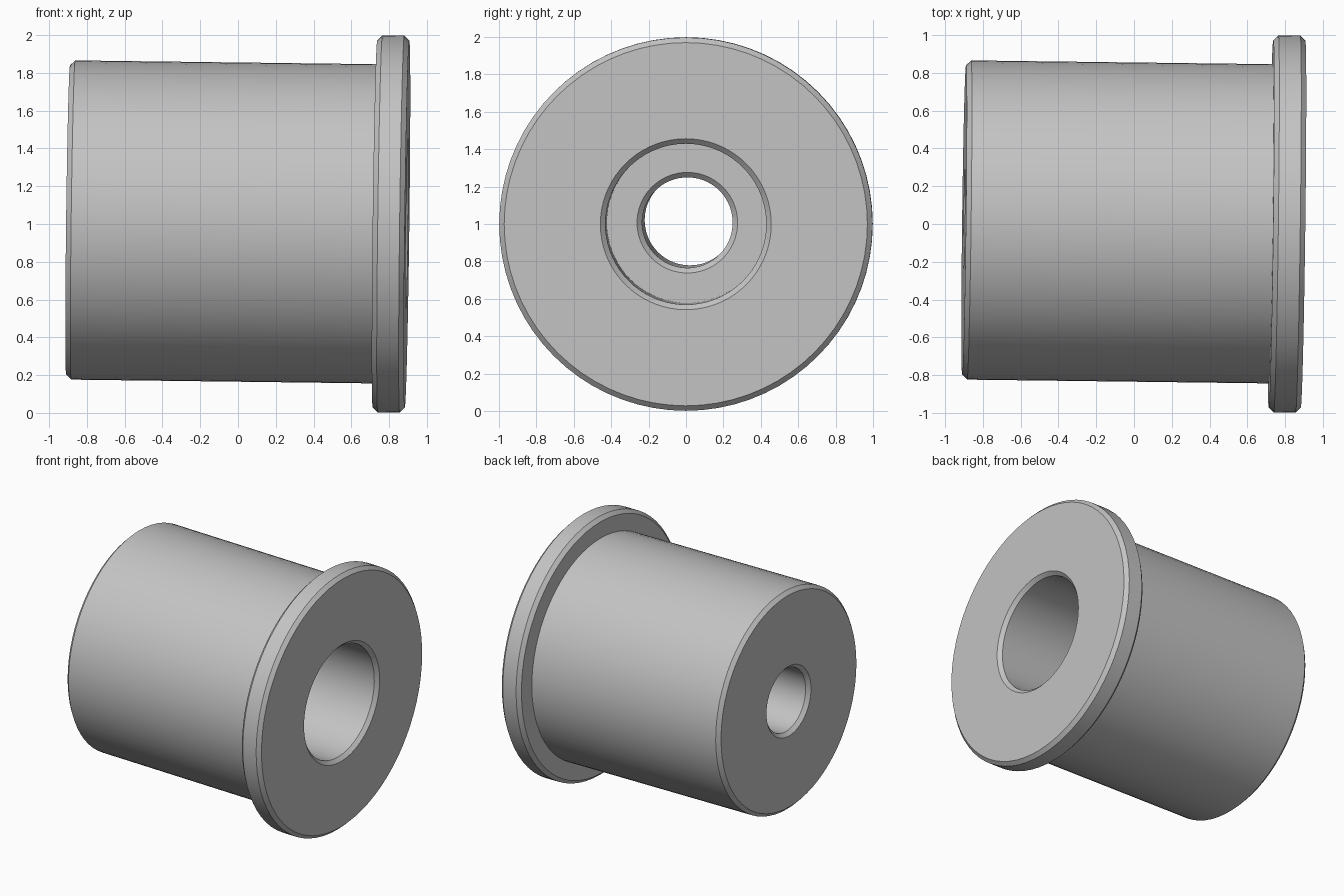
import bpy
import bmesh
import math
from mathutils import Vector

if "Cube" in bpy.data.objects:
    bpy.data.objects.remove(bpy.data.objects["Cube"], do_unlink=True)

# Dimensions
SEGMENTS = 72
BACK, SHOULDER, FACE = -1.71, -0.085, 0.085   # along the axis, from the flange middle
BODY_R, FLANGE_R = 0.845, 0.998
BORE_R, HOLE_R = 0.43, 0.242
STEP = FACE - 0.65                            # floor of the wide bore
C = 0.027                                     # chamfer
AXIS = Vector((1, -0.0125, -0.0125))          # slight tilt of the part

grey = bpy.data.materials.new("plain grey")
grey.use_nodes = True
grey.diffuse_color = (0.55, 0.55, 0.55, 1)
grey.node_tree.nodes["Principled BSDF"].inputs["Base Color"].default_value = (0.55, 0.55, 0.55, 1)

# Closed section of the bushing: (axial position, radius)
section = [
    (BACK, HOLE_R + C), (BACK, BODY_R - C), (BACK + C, BODY_R),
    (SHOULDER, BODY_R), (SHOULDER, FLANGE_R - C), (SHOULDER + C, FLANGE_R),
    (FACE - C, FLANGE_R), (FACE, FLANGE_R - C),
    (FACE, BORE_R + C), (FACE - C, BORE_R), (STEP, BORE_R),
    (STEP, HOLE_R + C), (STEP - C, HOLE_R), (BACK + C, HOLE_R),
]

# Turn the section around the axis
bm = bmesh.new()
rings = []
for i in range(SEGMENTS):
    a = math.tau * i / SEGMENTS
    rings.append([bm.verts.new((x, r * math.cos(a), r * math.sin(a))) for x, r in section])
for i, ring in enumerate(rings):
    nxt = rings[(i + 1) % SEGMENTS]
    for j in range(len(section)):
        k = (j + 1) % len(section)
        bm.faces.new((ring[j], ring[k], nxt[k], nxt[j]))
bmesh.ops.recalc_face_normals(bm, faces=bm.faces)

mesh = bpy.data.meshes.new("flanged_bushing")
bm.to_mesh(mesh)
bm.free()
mesh.materials.append(grey)

bushing = bpy.data.objects.new("flanged_bushing", mesh)
bpy.context.collection.objects.link(bushing)
bushing.location = (0.81, 0, 1)
bushing.rotation_euler = Vector((1, 0, 0)).rotation_difference(AXIS).to_euler()

# Smooth round walls, crisp chamfers
bpy.ops.object.select_all(action='DESELECT')
bushing.select_set(True)
bpy.context.view_layer.objects.active = bushing
bpy.ops.object.shade_smooth_by_angle(angle=math.radians(30))
